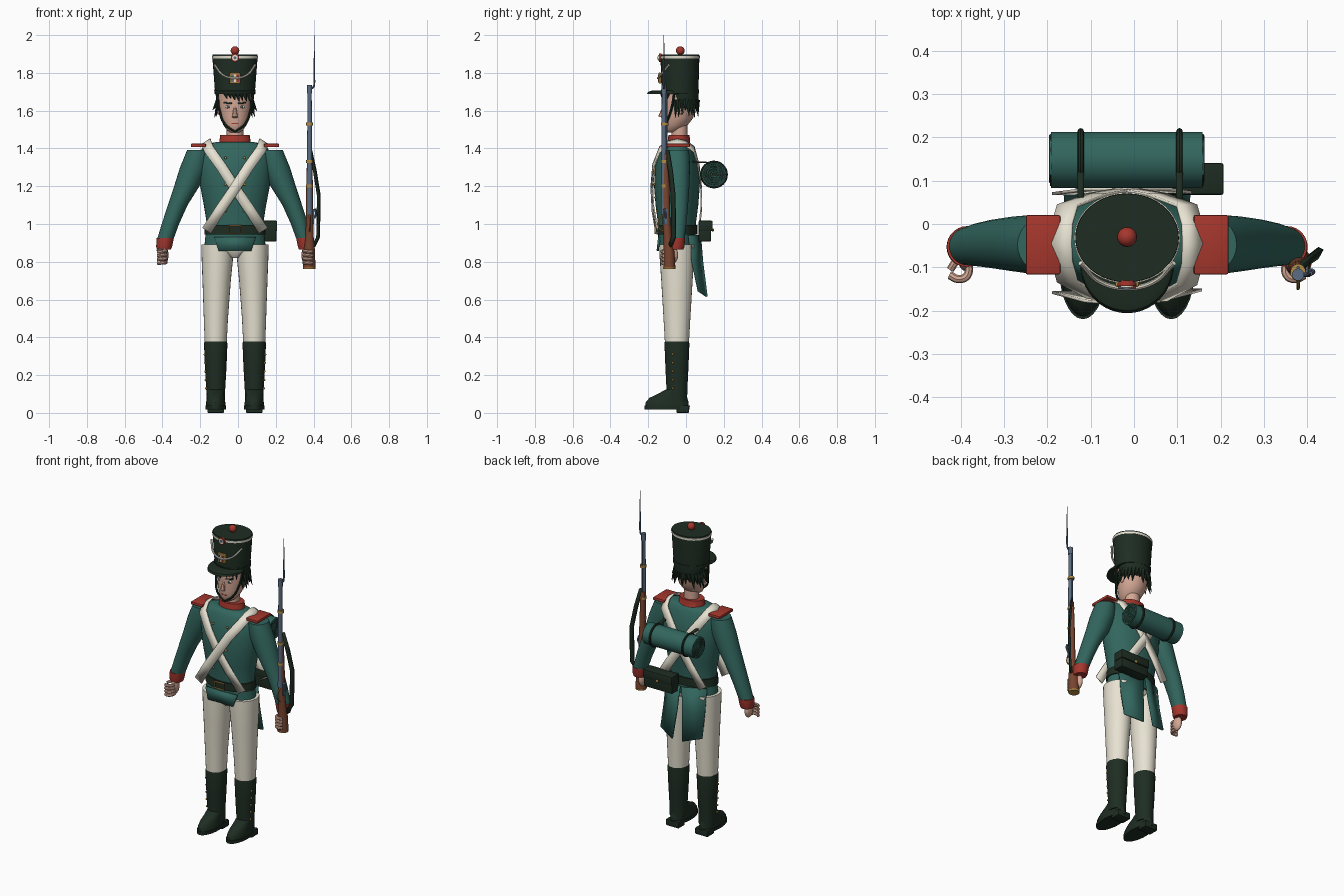
import bpy, bmesh, math, random
from mathutils import Vector

cube = bpy.data.objects.get("Cube")
if cube:
    bpy.data.objects.remove(cube, do_unlink=True)
random.seed(4)
C = -0.016   # body centre line
Y = -0.048   # body depth centre


def material(name, *rgb):
    m = bpy.data.materials.new(name)
    m.use_nodes = True
    m.diffuse_color = (*rgb, 1)
    m.node_tree.nodes["Principled BSDF"].inputs["Base Color"].default_value = (*rgb, 1)
    return m


TEAL = material("teal cloth", .032, .133, .112)
DARK = material("dark green leather", .013, .026, .016)
RED = material("red trim", .376, .038, .026)
CREAM = material("cream cloth", .80, .76, .64)
SKIN = material("skin", .66, .39, .30)
BRASS = material("brass", .456, .262, .061)
WOOD = material("walnut wood", .19, .058, .028)
STEEL = material("blue steel", .102, .15, .223)


def finish(name, bm, mat, solid=0):
    bmesh.ops.recalc_face_normals(bm, faces=bm.faces)
    me = bpy.data.meshes.new(name)
    bm.to_mesh(me)
    bm.free()
    me.materials.append(mat)
    ob = bpy.data.objects.new(name, me)
    bpy.context.collection.objects.link(ob)
    if solid:
        mod = ob.modifiers.new("thickness", "SOLIDIFY")
        mod.thickness, mod.offset = solid, 0
    return ob


def loft(name, rings, mat, n=28):
    """Skin of elliptical slices: x, y, z, x radius, y radius."""
    bm = bmesh.new()
    loops = []
    for x, y, z, rx, ry in rings:
        loops.append([bm.verts.new((x + rx * math.cos(i * math.tau / n),
                                    y + ry * math.sin(i * math.tau / n), z)) for i in range(n)])
    for a, b in zip(loops, loops[1:]):
        for i in range(n):
            bm.faces.new((a[i], a[i - 1], b[i - 1], b[i]))
    bm.faces.new(loops[0])
    bm.faces.new(loops[-1])
    return finish(name, bm, mat)


def strip(name, pts, wide, mat, solid=.008):
    """Flat band along points; wide is the half width vector or one per point."""
    bm = bmesh.new()
    ws = wide if isinstance(wide, list) else [wide] * len(pts)
    rows = [(bm.verts.new(Vector(p) - Vector(w)), bm.verts.new(Vector(p) + Vector(w)))
            for p, w in zip(pts, ws)]
    for a, b in zip(rows, rows[1:]):
        bm.faces.new((a[0], a[1], b[1], b[0]))
    return finish(name, bm, mat, solid)


def tube(name, pts, r, mat, cyclic=False, smooth=True):
    cu = bpy.data.curves.new(name, "CURVE")
    cu.dimensions, cu.bevel_depth, cu.bevel_resolution, cu.use_fill_caps = "3D", r, 2, True
    sp = cu.splines.new("BEZIER" if smooth else "POLY")
    target = sp.bezier_points if smooth else sp.points
    target.add(len(pts) - 1)
    for bp, p in zip(target, pts):
        bp.co = p if smooth else (*p, 1)
        if smooth:
            bp.handle_left_type = bp.handle_right_type = "AUTO"
    sp.use_cyclic_u, sp.resolution_u = cyclic, 6
    tmp = bpy.data.objects.new(name, cu)
    bpy.context.collection.objects.link(tmp)
    bpy.context.view_layer.update()
    me = bpy.data.meshes.new_from_object(tmp.evaluated_get(bpy.context.evaluated_depsgraph_get()))
    bpy.data.objects.remove(tmp)
    me.materials.clear()
    me.materials.append(mat)
    ob = bpy.data.objects.new(name, me)
    bpy.context.collection.objects.link(ob)
    return ob


def box(name, loc, size, mat, bevel=.004):
    bm = bmesh.new()
    bmesh.ops.create_cube(bm, size=1)
    for v in bm.verts:
        v.co = Vector(loc) + v.co * Vector(size)
    if bevel:
        bmesh.ops.bevel(bm, geom=bm.edges[:], offset=bevel, segments=2, affect="EDGES", profile=.5)
    return finish(name, bm, mat)


def ball(name, loc, radii, mat):
    bm = bmesh.new()
    bmesh.ops.create_uvsphere(bm, u_segments=16, v_segments=10, radius=1)
    for v in bm.verts:
        v.co = Vector(loc) + v.co * Vector(radii)
    return finish(name, bm, mat)


def rod(name, a, b, r1, r2, mat, n=20):
    a, b = Vector(a), Vector(b)
    bm = bmesh.new()
    bmesh.ops.create_cone(bm, cap_ends=True, segments=n, radius1=r1, radius2=r2, depth=(b - a).length)
    turn = (b - a).to_track_quat("Z", "Y")
    for v in bm.verts:
        v.co = turn @ v.co + (a + b) / 2
    return finish(name, bm, mat)


# Coat body, collar and waist belt
loft("coat_body", [(C, Y, z, rx, ry) for z, rx, ry in (
    (.885, .162, .1), (.95, .155, .099), (1.0, .149, .1), (1.1, .165, .113), (1.2, .184, .121),
    (1.3, .194, .116), (1.37, .19, .1), (1.405, .172, .085), (1.425, .15, .075), (1.435, .09, .06))], TEAL, 40)
loft("collar", [(C, -.04, 1.40, .1, .066), (C, -.04, 1.425, .098, .064), (C, -.038, 1.43, .084, .06),
                (C, -.037, 1.47, .078, .056)], RED)
loft("waist_belt", [(C, Y, .945, .162, .108), (C, Y, .995, .158, .108)], DARK, 40)
tube("belt_buckle", [(C + x, -.163, .97 + z) for x, z in ((-.032, -.02), (.032, -.02), (.032, .02), (-.032, .02))],
     .005, BRASS, True, False)
strip("coat_front_flap", [(C, -.142, .93), (C, -.15, .858)], [(.11, 0, 0), (.086, 0, 0)], TEAL, .012)
for s in (-1, 1):
    strip("coat_tail", [(C + s * .075, .045, .94), (C + s * .08, .06, .8), (C + s * .09, .088, .63)],
          [(s * .068, -.03, 0), (s * .062, -.027, .004), (s * .055, -.022, .015)], TEAL, .01)
    for i in range(5):
        z = 1.35 - i * .07
        ball("coat_button", (C + s * .05, Y - (.108, .118, .119, .115, .105)[i], z), (.007, .006, .007), BRASS)

# Crossed shoulder belts, over the shoulders and down the back
PATH = ((-.15, -.155, .965), (-.075, -.175, 1.08), (0, -.181, 1.19), (.07, -.172, 1.3), (.138, -.135, 1.395),
        (.15, -.09, 1.425), (.152, -.045, 1.436), (.15, .0, 1.425), (.138, .042, 1.395), (.07, .068, 1.3),
        (0, .08, 1.19), (-.075, .08, 1.08), (-.15, .07, .965))
for s in (-1, 1):
    strip("cross_belt", [(C + s * x, y - s * .003 * (y < Y), z) for x, y, z in PATH],
          (s * .023, 0, -.015), CREAM, .007)

# Arms, cuffs, hands and epaulettes
for s in (-1, 1):
    loft("sleeve", [(C + s * x, y, z, rx, ry) for x, y, z, rx, ry in (
        (.372, -.052, .91, .043, .043), (.342, -.048, 1.0, .046, .05), (.303, -.046, 1.1, .052, .057),
        (.255, -.046, 1.2, .067, .064), (.217, -.047, 1.3, .074, .068), (.202, -.048, 1.36, .064, .067),
        (.195, -.048, 1.393, .058, .062))], TEAL)
    loft("cuff", [(C + s * .376, -.054, .865, .037, .04), (C + s * .375, -.053, .88, .042, .045),
                  (C + s * .37, -.052, .925, .046, .047)], RED)
    ball("palm", (C + s * .372, -.075, .835), (.02, .034, .046), SKIN)
    for k in range(4):
        z = .856 - k * .02
        tube("finger", [(C + s * .366, -.085, z), (C + s * .37, -.12, z), (C + s * .39, -.127, z - .002),
                        (C + s * .41, -.118, z - .004)], .0095, SKIN)
    tube("thumb", [(C + s * .372, -.06, .86), (C + s * .395, -.085, .865), (C + s * .408, -.105, .86)], .009, SKIN)
    box("epaulette", (C + s * .194, Y, 1.416), (.08, .137, .018), RED)

# Legs and boots
loft("breeches_seat", [(C, Y, .82, .03, .05), (C, Y, .86, .14, .085), (C, Y, .92, .15, .09)], CREAM)
for s in (-1, 1):
    X = C + s * .102
    loft("trouser_leg", [(X, Y, .36, .058, .063), (X - s * .001, Y, .5, .064, .071), (X - s * .005, Y, .7, .075, .083),
                         (X - s * .009, Y, .83, .084, .092), (X - s * .01, Y, .892, .086, .093)], CREAM)
    loft("boot_shaft", [(X, Y, .06, .05, .054), (X, Y, .12, .05, .055), (X, Y, .24, .057, .061),
                        (X, Y, .365, .062, .066), (X, Y, .378, .06, .064)], DARK)
    loft("boot_foot", [(X, -.1, .03, .052, .113), (X, -.1, .055, .051, .114), (X, -.093, .08, .046, .1),
                       (X, -.075, .1, .045, .075), (X, -.055, .125, .044, .05)], DARK)
    loft("boot_sole", [(X, -.1, .018, .054, .119), (X, -.1, .038, .055, .12)], DARK)
    box("boot_heel", (X, -.017, .02), (.088, .066, .04), DARK)
    for i in range(5):
        ball("boot_button", (X + s * (.051 + i * .0018), -.07, .13 + i * .045), (.006, .006, .006), BRASS)

# Head and face
loft("neck", [(C, -.034, 1.44, .044, .042), (C, -.035, 1.54, .044, .042)], SKIN)
loft("head", [(C, -.08, 1.485, .022, .026), (C, -.07, 1.497, .043, .045), (C, -.056, 1.525, .062, .066),
              (C, -.043, 1.56, .077, .08), (C, -.036, 1.61, .085, .088), (C, -.033, 1.66, .089, .092),
              (C, -.033, 1.72, .085, .09)], SKIN)
rod("nose", (C, -.133, 1.565), (C, -.117, 1.625), .015, .006, SKIN, 8)
box("mouth", (C, -.118, 1.533), (.036, .009, .006), RED, 0)
for s in (-1, 1):
    ball("ear", (C + s * .086, -.025, 1.605), (.01, .016, .025), SKIN)
    ball("eye", (C + s * .036, -.112, 1.62), (.016, .008, .008), CREAM)
    ball("iris", (C + s * .036, -.119, 1.62), (.006, .003, .007), STEEL)
    strip("eyebrow", [(C + s * .016, -.122, 1.638), (C + s * .058, -.105, 1.642)], (0, 0, .004), DARK)
    tube("chin_strap", [(C + s * .098, -.06, 1.70), (C + s * .082, -.08, 1.6), (C + s * .055, -.105, 1.53),
                        (C, -.113, 1.488)], .0065, DARK)

# Hair: cap at the back, ragged locks and a fringe
loft("hair_cap", [(C, -.012, 1.615, .082, .07), (C, -.016, 1.64, .094, .082), (C, -.016, 1.71, .097, .084)], DARK)
for i in range(19):
    a = math.radians(-28 + i * 236 / 18)
    x, y = math.cos(a), math.sin(a)
    rod("hair_lock", (C + .084 * x, -.018 + .074 * y, 1.655),
        (C + (.1 + random.uniform(0, .02)) * x, -.018 + .082 * y, random.uniform(1.56, 1.61)), .018, .001, DARK, 6)
for i in range(7):
    x = -.05 + i * .02
    rod("fringe_lock", (C + x, -.035 - .09 * math.sqrt(1 - (x / .095) ** 2), 1.695),
        (C + x + .012, -.125 + abs(x) * .25, random.uniform(1.64, 1.66)), .014, .001, DARK, 6)

# Tall hat with peak, cord, plate and pompom
HY = -.032
loft("hat_body", [(C, HY, 1.69, .106, .097), (C, HY, 1.715, .107, .098), (C, HY, 1.885, .12, .103),
                  (C, HY, 1.897, .119, .102)], DARK, 40)
loft("hat_base_band", [(C, HY, 1.69, .109, .1), (C, HY, 1.712, .11, .101)], DARK, 40)
loft("hat_top_band", [(C, HY, 1.876, .1215, .1045), (C, HY, 1.889, .1225, .1055)], CREAM, 40)
loft("hat_peak", [(C, -.094, 1.688, .108, .112), (C, -.092, 1.7, .106, .108), (C, -.085, 1.706, .1, .095)], DARK, 40)
ball("pompom", (C, -.03, 1.918), (.023, .023, .023), RED)
tube("hat_cord", [(C + x, y, z) for x, y, z in ((-.108, -.09, 1.842), (-.06, -.135, 1.787), (0, -.148, 1.772),
                                             (.06, -.135, 1.787), (.108, -.09, 1.842))], .006, CREAM)
box("hat_plate", (C, -.138, 1.772), (.056, .014, .058), BRASS)
for x, m in ((-.015, STEEL), (0, CREAM), (.015, RED)):
    box("plate_stripe", (C + x, -.146, 1.772), (.012, .006, .038), m, 0)
for r, y, m in ((.022, -.143, RED), (.015, -.147, CREAM), (.008, -.151, STEEL)):
    rod("cockade_ring", (C, -.13, 1.88), (C, y, 1.88), r, r, m)

# Bedroll with coiled ends and two straps
RY, RZ = .148, 1.262
rod("bedroll", (-.192, RY, RZ), (.158, RY, RZ), .065, .065, TEAL, 36)
for x, e in ((-.192, -1), (.158, 1)):
    rod("bedroll_end_shadow", (x, RY, RZ), (x + e * .002, RY, RZ), .06, .06, DARK, 32)
    tube("bedroll_coil", [(x, RY + (.006 + i * .0013) * math.cos(i * .65), RZ + (.006 + i * .0013) * math.sin(i * .65))
                          for i in range(43)], .0046, TEAL, smooth=False)
for x in (-.123, .105):
    tube("bedroll_strap", [(x, RY + .066 * math.cos(i * math.tau / 32), RZ + .066 * math.sin(i * math.tau / 32))
                           for i in range(32)], .0075, DARK, True, False)
    strip("bedroll_tie", [(x, .02, 1.33), (x, .12, 1.325)], (.008, 0, 0), DARK)

# Cartridge box on the back of the belt
box("cartridge_box", (.104, .1, .958), (.198, .066, .1), DARK)
box("cartridge_flap", (.104, .104, .99), (.206, .074, .055), DARK, .006)
ball("cartridge_stud", (.104, .142, .968), (.009, .006, .009), BRASS)

# Musket with bayonet and sling, held in the left hand
MX = .379
loft("musket_stock", [(MX - .002, -.088, .768, .033, .032), (MX - .002, -.09, .85, .031, .029),
                      (MX, -.097, .93, .022, .021), (MX, -.104, 1.02, .019, .021), (MX, -.106, 1.15, .019, .02),
                      (MX, -.108, 1.37, .013, .015)], WOOD, 16)
loft("butt_plate", [(MX - .002, -.088, .762, .033, .032), (MX - .002, -.088, .77, .034, .033)], BRASS, 16)
rod("musket_barrel", (MX, -.117, 1.05), (MX, -.117, 1.73), .015, .011, STEEL)
rod("ramrod", (MX, -.101, 1.3), (MX, -.101, 1.69), .004, .004, STEEL, 8)
for z in (1.2, 1.33, 1.53):
    loft("barrel_band", [(MX, -.112, z - .008, .018, .02), (MX, -.112, z + .008, .018, .02)], BRASS, 16)
box("lock_plate", (MX + .019, -.108, 1.04), (.01, .02, .08), STEEL, .002)
tube("lock_hammer", [(MX + .024, -.108, 1.03), (MX + .034, -.11, 1.055), (MX + .028, -.115, 1.08)], .006, STEEL)
tube("trigger_guard", [(MX, -.12, .96), (MX, -.145, .985), (MX, -.145, 1.02), (MX, -.12, 1.05)], .004, BRASS)
rod("bayonet_socket", (MX, -.117, 1.69), (MX, -.117, 1.735), .014, .014, STEEL)
tube("bayonet_neck", [(MX, -.117, 1.715), (MX + .02, -.117, 1.725), (MX + .025, -.117, 1.76)], .005, STEEL)
rod("bayonet_blade", (MX + .025, -.117, 1.75), (MX + .025, -.117, 2.0), .006, .001, STEEL, 6)
strip("musket_sling", [(MX + .004, -.1, 1.39), (MX + .028, -.082, 1.28), (MX + .049, -.068, 1.15),
                       (MX + .045, -.066, .93), (MX + .02, -.085, .88)], (.006, .011, 0), DARK, .009)

# Smooth shading with crisp edges
for ob in bpy.context.collection.objects:
    ob.select_set(ob.type == "MESH")
    if ob.type == "MESH":
        bpy.context.view_layer.objects.active = ob
bpy.ops.object.shade_smooth_by_angle(angle=math.radians(40))
